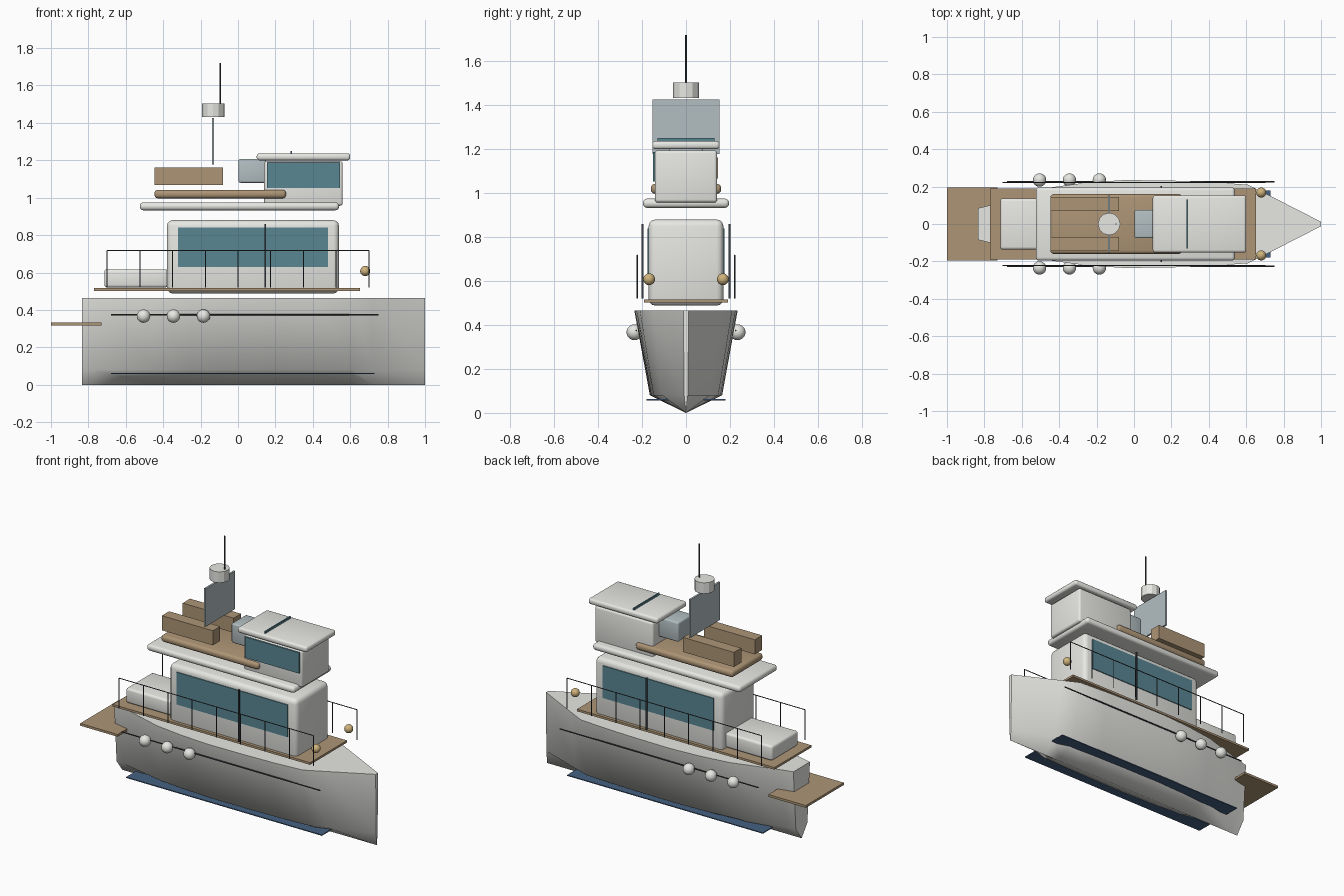
import bpy, bmesh, math
from mathutils import Vector

if "Cube" in bpy.data.objects:
    bpy.data.objects.remove(bpy.data.objects["Cube"])


def mat(name, rgb):
    m = bpy.data.materials.new(name)
    m.diffuse_color = (*rgb, 1)
    m.use_nodes = True
    m.node_tree.nodes["Principled BSDF"].inputs["Base Color"].default_value = m.diffuse_color
    return m


WHITE = mat("gelcoat", (0.80, 0.80, 0.77))
TEAK = mat("teak", (0.42, 0.30, 0.18))
GLASS = mat("glass", (0.10, 0.24, 0.29))
DARK = mat("dark_trim", (0.05, 0.06, 0.07))
STEEL = mat("blue_grey", (0.45, 0.52, 0.54))
BLUE = mat("antifoul_blue", (0.06, 0.12, 0.22))
GOLD = mat("lamp_gold", (0.62, 0.45, 0.20))


def finish(name, bm, material, smooth=True):
    bmesh.ops.recalc_face_normals(bm, faces=bm.faces)
    me = bpy.data.meshes.new(name)
    bm.to_mesh(me)
    bm.free()
    ob = bpy.data.objects.new(name, me)
    bpy.context.collection.objects.link(ob)
    me.materials.append(material)
    for p in me.polygons:
        p.use_smooth = smooth
    return ob


def box(name, x, y, z, material, bevel=0):
    """Box from (min, max) ranges, optionally with rounded edges."""
    bm = bmesh.new()
    bmesh.ops.create_cube(bm, size=1)
    for v in bm.verts:
        for i, r in enumerate((x, y, z)):
            v.co[i] = r[0] if v.co[i] < 0 else r[1]
    if bevel:
        bmesh.ops.bevel(bm, geom=bm.edges[:], offset=bevel, segments=3,
                        profile=0.5, affect='EDGES')
    return finish(name, bm, material, bool(bevel))


def pair(name, x, y, z, material, bevel=0):
    """Box mirrored to both sides; y is the (inner, outer) range."""
    box(name + "_left", x, y, z, material, bevel)
    box(name + "_right", x, (-y[1], -y[0]), z, material, bevel)


def rod(name, a, b, r, material, sides=8):
    a, b = Vector(a), Vector(b)
    bm = bmesh.new()
    bmesh.ops.create_cone(bm, cap_ends=True, segments=sides, radius1=r,
                          radius2=r, depth=(b - a).length)
    rot = (b - a).to_track_quat('Z', 'Y')
    for v in bm.verts:
        v.co = rot @ v.co + (a + b) / 2
    return finish(name, bm, material, False)


def ball(name, c, r, material):
    bm = bmesh.new()
    bmesh.ops.create_uvsphere(bm, u_segments=16, v_segments=10, radius=r)
    bmesh.ops.translate(bm, verts=bm.verts, vec=c)
    return finish(name, bm, material)


# Hull: V-bottom sections lofted along the length, (x, half beam)
stations = [(-0.833, 0.085), (-0.77, 0.10), (-0.45, 0.195), (-0.25, 0.222),
            (-0.05, 0.235), (0.2, 0.232), (0.4, 0.225), (0.61, 0.21),
            (0.72, 0.155), (1.0, 0.012)]
profile = [(0, 0), (0.70, 0.08), (1, 0.465), (-1, 0.465), (-0.70, 0.08)]
bm = bmesh.new()
rings = [[bm.verts.new((x, w * py, pz)) for py, pz in profile]
         for x, w in stations]
for r0, r1 in zip(rings, rings[1:]):
    for i in range(5):
        j = (i + 1) % 5
        bm.faces.new((r0[i], r0[j], r1[j], r1[i]))
bm.faces.new(rings[0])
bm.faces.new(rings[-1])
hull = finish("hull", bm, WHITE)
bpy.context.view_layer.objects.active = hull
hull.select_set(True)
bpy.ops.object.shade_smooth_by_angle(angle=math.radians(60))

# Hull trim: bottom strakes, rub rails, fenders
pair("bottom_strake", (-0.68, 0.73), (0.08, 0.18), (0.057, 0.063), BLUE)
for side, s in (("left", 1), ("right", -1)):
    rod(f"rub_rail_{side}", (-0.68, s * 0.226, 0.375), (0.75, s * 0.226, 0.375), 0.004, DARK)
    for i in range(3):
        ball(f"fender_{side}_{i}", (-0.505 + 0.16 * i, s * 0.235, 0.367), 0.036, WHITE)

# Swim platform and main deck
box("swim_platform", (-1, -0.73), (-0.195, 0.195), (0.317, 0.332), TEAK)
box("main_deck", (-0.77, 0.652), (-0.19, 0.19), (0.502, 0.516), TEAK)

# Main cabin with side windows and mullion posts, aft locker
box("cabin", (-0.38, 0.54), (-0.17, 0.17), (0.488, 0.88), WHITE, 0.03)
pair("cabin_window", (-0.32, 0.48), (0.166, 0.176), (0.63, 0.84), GLASS)
pair("mullion_post", (0.141, 0.149), (0.194, 0.202), (0.52, 0.86), DARK)
box("aft_locker", (-0.715, -0.375), (-0.137, 0.137), (0.52, 0.617), WHITE, 0.015)

# Side railings and bow lamps
for side, s in (("left", 1), ("right", -1)):
    y = s * 0.222
    rod(f"rail_{side}", (-0.70, y, 0.717), (0.70, y, 0.717), 0.003, DARK, 6)
    for i in range(9):
        x = -0.70 + 0.175 * i
        rod(f"rail_post_{side}_{i}", (x, y, 0.52), (x, y, 0.717), 0.003, DARK, 6)
    ball(f"bow_lamp_{side}", (0.68, s * 0.168, 0.608), 0.027, GOLD)

# Upper deck, teak pad and benches
box("upper_deck", (-0.525, 0.54), (-0.196, 0.196), (0.933, 0.975), WHITE, 0.018)
box("teak_pad", (-0.447, 0.257), (-0.16, 0.16), (0.997, 1.042), TEAK, 0.018)
pair("bench", (-0.447, -0.08), (0.07, 0.145), (1.067, 1.162), TEAK)

# Pilot house with a window on the front side, roof and roof hatch strip
box("pilot_house", (0.14, 0.56), (-0.142, 0.142), (0.957, 1.195), WHITE, 0.014)
box("pilot_window", (0.155, 0.545), (-0.15, -0.138), (1.052, 1.187), GLASS)
box("pilot_roof", (0.10, 0.60), (-0.153, 0.153), (1.2, 1.237), WHITE, 0.014)
box("roof_strip", (0.281, 0.289), (-0.13, 0.13), (1.232, 1.25), GLASS)
box("helm_console", (0.003, 0.15), (-0.076, 0.076), (1.08, 1.207), STEEL, 0.01)

# Mast panel, radar drum and antenna
box("mast_panel", (-0.139, -0.127), (-0.152, 0.152), (1.178, 1.425), STEEL)
rod("radar_drum", (-0.133, 0, 1.432), (-0.133, 0, 1.503), 0.06, WHITE, 12)
rod("antenna", (-0.096, 0, 1.5), (-0.096, 0, 1.72), 0.004, DARK)
